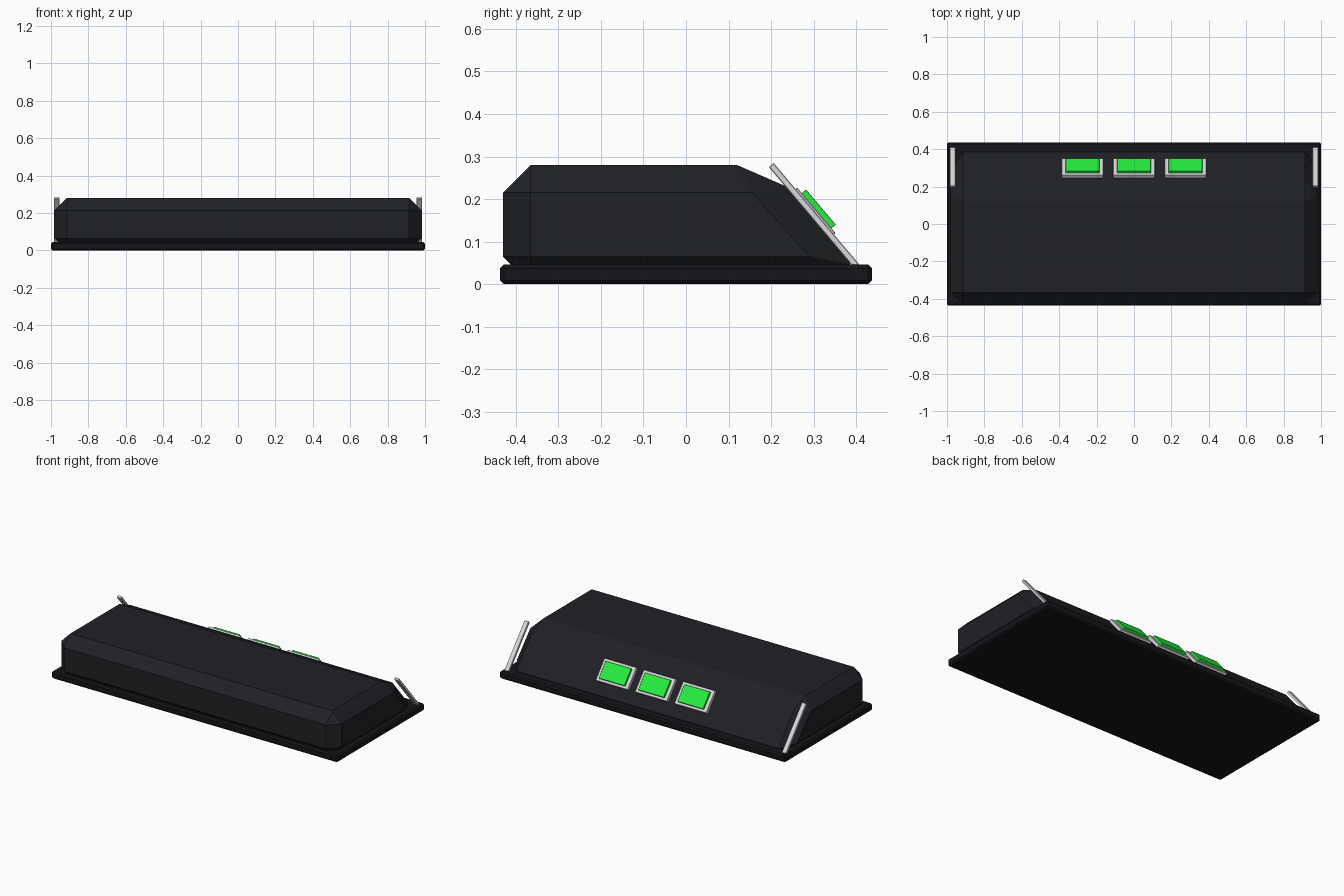
import bpy, bmesh, math
from mathutils import Matrix, Vector

if "Cube" in bpy.data.objects:
    bpy.data.objects.remove(bpy.data.objects["Cube"])


def material(name, color):
    m = bpy.data.materials.new(name)
    m.diffuse_color = (*color, 1)
    m.use_nodes = True
    m.node_tree.nodes["Principled BSDF"].inputs["Base Color"].default_value = m.diffuse_color
    return m


BLACK = material("black_plastic", (0.014, 0.015, 0.018))
DARK = material("base_black", (0.008, 0.008, 0.011))
SILVER = material("silver", (0.7, 0.7, 0.73))
GREEN = material("green", (0.02, 0.85, 0.05))


def finish(name, bm, mat):
    bmesh.ops.recalc_face_normals(bm, faces=bm.faces)
    me = bpy.data.meshes.new(name)
    bm.to_mesh(me)
    bm.free()
    me.materials.append(mat)
    ob = bpy.data.objects.new(name, me)
    bpy.context.collection.objects.link(ob)
    return ob


def box(name, lo, hi, mat, bevel=0, matrix=Matrix()):
    lo, hi = Vector(lo), Vector(hi)
    bm = bmesh.new()
    bmesh.ops.create_cube(bm, size=1)
    bmesh.ops.scale(bm, vec=hi - lo, verts=bm.verts)
    bmesh.ops.translate(bm, vec=(lo + hi) / 2, verts=bm.verts)
    if bevel:
        bmesh.ops.bevel(bm, geom=bm.edges[:], offset=bevel, segments=1, affect='EDGES')
    bm.transform(matrix)
    return finish(name, bm, mat)


# Base plate
box("base_plate", (-1, -0.437, 0), (1, 0.437, 0.046), DARK, 0.009)

# Chamfered body with slanted back: hull of mirrored (y, z) profiles
PROFILES = {
    0.98: [(-0.365, 0.065), (-0.365, 0.215), (0.155, 0.215), (0.29, 0.065)],
    0.96: [(-0.365, 0.045), (0.30, 0.045)],
    0.915: [(-0.41, 0.045), (-0.43, 0.065), (-0.43, 0.215), (-0.365, 0.28),
            (0.12, 0.28), (0.235, 0.23), (0.385, 0.05), (0.385, 0.045)],
}
bm = bmesh.new()
for x, pts in PROFILES.items():
    for s in (-1, 1):
        for y, z in pts:
            bm.verts.new((s * x, y, z))
bmesh.ops.convex_hull(bm, input=bm.verts[:])
bmesh.ops.dissolve_limit(bm, angle_limit=math.radians(1), verts=bm.verts[:], edges=bm.edges[:])
finish("body", bm, BLACK)

# Local frame of the slanted back: x across, y up the slope, z outward
SLOPE = Matrix.Translation((0, 0.31, 0.14)) @ Matrix((
    (1, 0, 0, 0), (0, -0.645, 0.764, 0), (0, 0.764, 0.645, 0), (0, 0, 0, 1)))

# Silver rails at both ends
for side, s in (("left", -1), ("right", 1)):
    box(f"{side}_rail", (s * 0.97 - 0.015, -0.137, -0.001), (s * 0.97 + 0.015, 0.178, 0.014),
        SILVER, 0.002, SLOPE)

# Three framed green buttons
for i in range(3):
    x = (i - 1) * 0.275
    box(f"button_frame_{i + 1}", (x - 0.1125, -0.042, -0.004), (x + 0.1125, 0.098, 0.019),
        SILVER, 0.002, SLOPE)
    box(f"button_{i + 1}", (x - 0.09, -0.027, 0.015), (x + 0.09, 0.081, 0.032),
        GREEN, 0.001, SLOPE)
